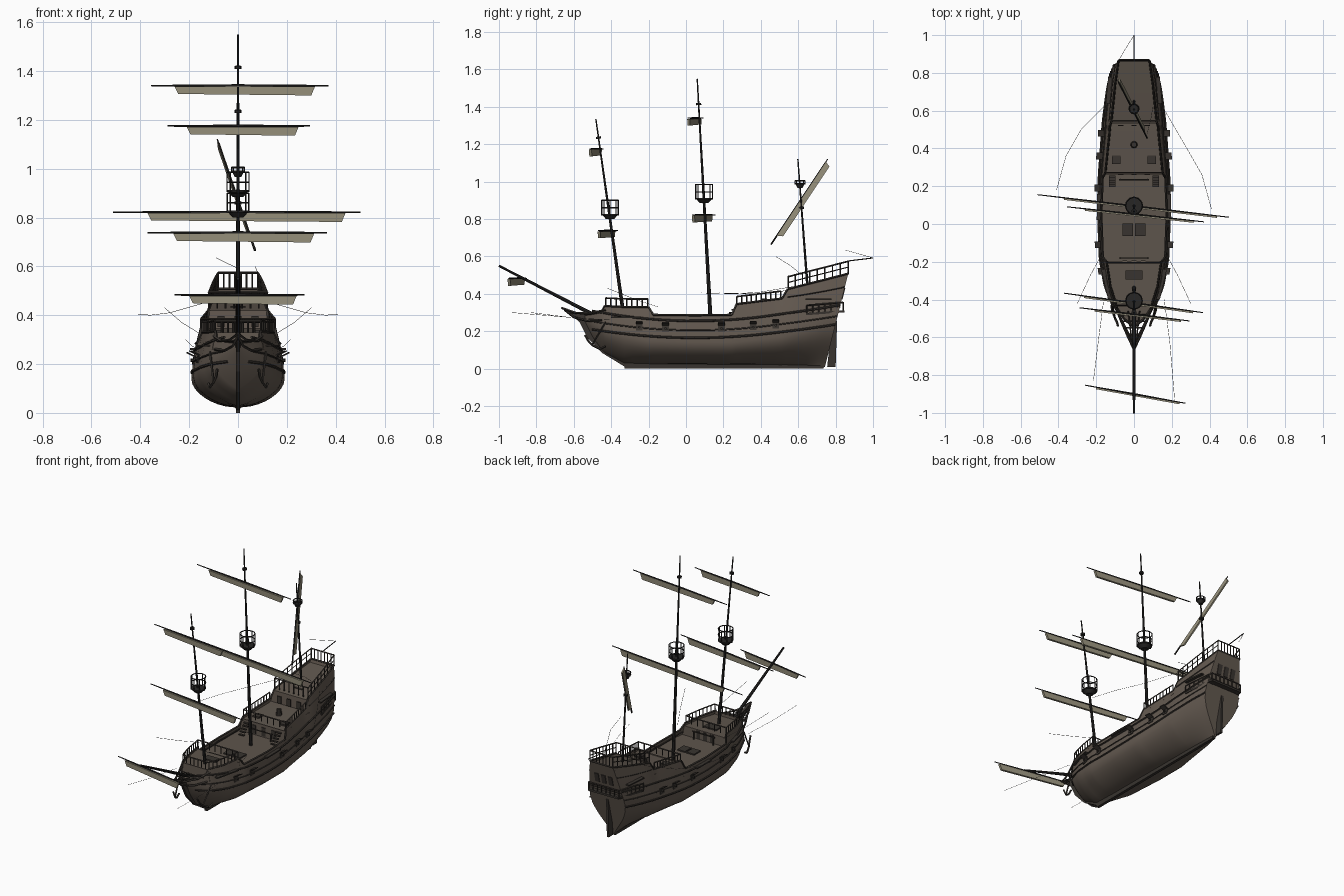
import bpy, bmesh, math
from mathutils import Vector as V, Matrix

if "Cube" in bpy.data.objects:
    bpy.data.objects.remove(bpy.data.objects["Cube"])

def mat(name, c):
    m = bpy.data.materials.new(name)
    m.diffuse_color = (*c, 1)
    m.use_nodes = True
    m.node_tree.nodes["Principled BSDF"].inputs["Base Color"].default_value = m.diffuse_color
    return m
HULL = mat("hull_brown", (0.125, 0.100, 0.080))
DECK = mat("deck_brown", (0.110, 0.090, 0.072))
TRIM = mat("dark_trim", (0.040, 0.034, 0.029))
SPAR = mat("spar_black", (0.020, 0.019, 0.018))
SAIL = mat("canvas", (0.29, 0.265, 0.19))
ROPE = mat("rope_grey", (0.08, 0.075, 0.07))

def finish(bm, name, m, smooth=None, fix=True):
    if fix:
        bmesh.ops.recalc_face_normals(bm, faces=bm.faces)
    me = bpy.data.meshes.new(name)
    bm.to_mesh(me)
    bm.free()
    o = bpy.data.objects.new(name, me)
    bpy.context.collection.objects.link(o)
    me.materials.append(m)
    if smooth:
        bpy.context.view_layer.objects.active = o
        o.select_set(True)
        bpy.ops.object.shade_smooth_by_angle(angle=math.radians(smooth))
        o.select_set(False)
    return o

def rod(bm, a, b, r1, r2=None, n=6):
    a, b = V(a), V(b)
    d = b - a
    M = Matrix.Translation((a + b) / 2) @ d.to_track_quat('Z', 'Y').to_matrix().to_4x4()
    bmesh.ops.create_cone(bm, cap_ends=True, segments=n, radius1=r1, radius2=r1 if r2 is None else r2, depth=d.length, matrix=M)

def path(bm, pts, r, n=4):
    for a, b in zip(pts, pts[1:]):
        rod(bm, a, b, r, n=n)

def box(bm, c, s):
    bmesh.ops.create_cube(bm, size=1, matrix=Matrix.Translation(c) @ Matrix.Diagonal((*s, 1)))

def slab(bm, pts, vec):
    f = bm.faces.new([bm.verts.new(V(p) - V(vec) / 2) for p in pts])
    e = bmesh.ops.extrude_face_region(bm, geom=[f], use_keep_orig=True)
    bmesh.ops.translate(bm, vec=vec, verts=[v for v in e['geom'] if isinstance(v, bmesh.types.BMVert)])

# Hull stations: y, keel z, widest half width, its z, top half width, top z, fullness
ST = [(-.54, .25, .010, .28, .010, .29, .9), (-.50, .17, .055, .25, .055, .295, .9),
      (-.45, .10, .100, .22, .088, .305, .85), (-.435, .085, .112, .21, .092, .335, .8),
      (-.33, .03, .155, .18, .125, .33, .7), (-.20, .026, .181, .15, .145, .33, .55),
      (-.175, .025, .183, .148, .165, .288, .55), (.05, .024, .191, .14, .173, .285, .5),
      (.245, .022, .190, .14, .166, .288, .5), (.27, .022, .188, .142, .152, .345, .55),
      (.51, .02, .170, .17, .127, .375, .75), (.53, .02, .168, .175, .120, .425, .8),
      (.66, .015, .145, .22, .100, .475, 1.0), (.74, .01, .125, .25, .082, .508, 1.2)]

def sec(u):
    u = min(max(u, ST[0][0]), ST[-1][0])
    for a, b in zip(ST, ST[1:]):
        if u <= b[0]:
            t = (u - a[0]) / (b[0] - a[0])
            return [p + (q - p) * t for p, q in zip(a, b)][1:]

def half(u, z):
    zk, wm, zm, wt, zt, p = sec(u)
    if z < zm:
        return .006 + (wm - .006) * math.sin(max(0, (z - zk) / (zm - zk)) * math.pi / 2) ** p
    return wm + (wt - wm) * ((z - zm) / (zt - zm)) ** 1.25

def P(u, z, s=1, off=0):
    return V((s * (half(u, z) + off), u + .25 * min(max((u - .5) / .24, 0), 1) * z, z))

def span(a, b, n):
    return [a + (b - a) * i / n for i in range(n + 1)]

# Hull shell with transom
bm = bmesh.new()
us = [u for a, b in zip(ST, ST[1:]) for u in span(a[0], b[0], max(1, round((b[0] - a[0]) / .04)))[:-1]] + [.74]
for s in (1, -1):
    rows = []
    for u in us:
        zk, wm, zm, wt, zt, p = sec(u)
        zs = [zk + (zm - zk) * (i / 8) ** 1.6 for i in range(8)] + span(zm, zt, 5)
        rows.append([bm.verts.new(P(u, z, s)) for z in zs])
    for a, b in zip(rows, rows[1:]):
        for i in range(len(a) - 1):
            bm.faces.new((a[i], b[i], b[i + 1], a[i + 1]))
    ends = rows[-1] if s == 1 else ends + rows[-1][::-1]
bm.faces.new(ends)
bm.normal_update()
for f in bm.faces:
    c = f.calc_center_median()
    if f.normal.x * c.x < -1e-7 or (abs(c.x) < 1e-4 and f.normal.y < 0):
        f.normal_flip()
finish(bm, "hull", HULL, 35, False)

# Decks and bulkheads between them
DK = [(-.53, -.435, .27, .275), (-.435, -.2, .31, .31), (-.2, .265, .25, .25), (.265, .525, .325, .345), (.525, .74, .415, .485)]
bm = bmesh.new()
for a, b, z0, z1 in DK:
    pts = [(u, z0 + (z1 - z0) * (u - a) / (b - a)) for u in span(a, b, 8)]
    for (u, z), (v, w) in zip(pts, pts[1:]):
        f = bm.faces.new([bm.verts.new(q) for q in (P(u, z, -1), P(u, z), P(v, w), P(v, w, -1))])
finish(bm, "decks", DECK)
bm = bmesh.new()
for u, z0, z1 in ((-.435, .26, .33), (-.2, .24, .31), (.266, .24, .33), (.526, .34, .42)):
    slab(bm, [P(u, z0, -1), P(u, z0), P(u, z1), P(u, z1, -1)], (0, .006, 0))
finish(bm, "bulkheads", HULL)

# Keel, stem knee and rudder
bm = bmesh.new()
box(bm, (0, .2, .015), (.018, 1.06, .03))
slab(bm, [(0, -.66, .325), (0, -.57, .25), (0, -.53, .17), (0, -.45, .085), (0, -.33, .012), (0, -.31, .04),
          (0, -.43, .12), (0, -.49, .2), (0, -.52, .285)], (.016, 0, 0))
slab(bm, [(0, .755, .01), (0, .80, .01), (0, .808, .255), (0, .782, .265)], (.014, 0, 0))
slab(bm, [(0, .70, 0), (0, .735, 0), (0, .797, .25), (0, .74, .25)], (.016, 0, 0))
finish(bm, "keel_stem_rudder", TRIM)

# Wales, cap rails and deck-edge mouldings
bm = bmesh.new()
for s in (1, -1):
    for z0, c, r in ((.255, .18, .006), (.205, .16, .004), (.165, .15, .006)):
        path(bm, [P(u, z0 + c * (u - .05) ** 2, s, .001) for u in span(-.5, .74, 34)], r, 6)
    path(bm, [P(u, .36 + .35 * (u - .27) ** 2, s, .001) for u in span(.53, .74, 6)], .004)
    path(bm, [P(u, sec(u)[4], s) for u in us], .006)
path(bm, [P(.74, .508, -1), P(.74, .508)], .006)
path(bm, [P(.74, .33, -1, .001), P(.74, .33, 1, .001)], .005)
finish(bm, "wales_and_cap_rails", TRIM)

# Railings
bm = bmesh.new()
def railing(pts, h, r=.0045):
    up = V((0, 0, h))
    for p in pts:
        rod(bm, p, p + up, .0038, n=4)
    path(bm, [p + up for p in pts], r)
def across(u, z, h, n=7, k=1):
    a, b = P(u, z, -k), P(u, z, k)
    railing([a.lerp(b, t) for t in span(0, 1, n)], h)
for s in (1, -1):
    railing([P(u, sec(u)[4], s) for u in span(-.43, -.205, 8)], .043)
    railing([P(u, sec(u)[4], s) for u in span(.272, .505, 9)], .04)
    railing([P(u, sec(u)[4], s) for u in span(.532, .74, 8)], .066)
    path(bm, [P(u, sec(u)[4], s) + V((0, 0, .035)) for u in span(.532, .74, 6)], .003)
across(-.43, .33, .045)
across(-.205, .328, .045)
across(.272, .343, .042)
across(.532, .428, .066)
across(.74, .508, .066)
# Stern gallery
for s in (1, -1):
    railing([V((s * (.148 - .04 * t), .645 + .195 * t, .297 + .015 * t)) for t in span(0, 1, 6)], .042)
    slab(bm, [(s * .10, .645, .292), (s * .15, .645, .292), (s * .112, .845, .307), (s * .08, .845, .307)], (0, 0, .012))
railing([V((x, .842, .312)) for x in span(-.108, .108, 7)], .042)
box(bm, (0, .825, .306), (.215, .045, .012))
finish(bm, "railings_and_gallery", TRIM)

# Beakhead rails and grating
bm = bmesh.new()
for s in (1, -1):
    path(bm, [(s * .1, -.43, .315), (s * .07, -.51, .295), (s * .035, -.59, .298), (0, -.665, .325)], .006)
    path(bm, [(s * .095, -.45, .26), (s * .055, -.53, .255), (s * .02, -.6, .275), (0, -.65, .315)], .006)
    path(bm, [(s * .03, -.46, .285), (s * .012, -.62, .3)], .004)
for y in span(-.48, -.62, 4):
    w = .09 * (y + .665) / .19
    rod(bm, (-w, y, .295), (w, y, .295), .004, n=4)
finish(bm, "beakhead", TRIM)

# Gun ports with raised lids, channels, anchors
bm = bmesh.new()
for s in (1, -1):
    for u in (-.25, -.11, .19, .36, .48):
        z = .213 + .1 * (u - .05) ** 2
        q = [P(u - .018, z - .017, s, .002), P(u + .018, z - .017, s, .002), P(u + .018, z + .017, s, .002), P(u - .018, z + .017, s, .002)]
        slab(bm, q, (s * .005, 0, 0))
        o = V((s * .03, 0, .014))
        slab(bm, [q[3], q[2], q[2] + o, q[3] + o], (0, 0, .005))
        rod(bm, P(u, z, s, -.01), P(u, z, s, .014), .007)
    for a, b, z in ((-.40, -.24, .275), (.02, .16, .262), (.6, .7, .37)):
        slab(bm, [P(a, z, s), P(b, z, s), P(b, z, s, .022), P(a, z, s, .022)], (0, 0, .008))
    path(bm, [(s * .115, -.43, .25), (s * .10, -.50, .13)], .005)
    path(bm, [(s * .085, -.54, .18), (s * .09, -.52, .145), (s * .10, -.50, .125), (s * .115, -.46, .105), (s * .12, -.43, .12)], .006)
finish(bm, "ports_channels_anchors", TRIM)

# Hatches, doors, windows and deck fittings
bm = bmesh.new()
for x, y, z, w, l in ((-.033, -.03, .253, .055, .065), (.033, -.03, .253, .055, .065), (0, -.27, .313, .09, .05),
                      (-.095, .34, .335, .045, .045), (.095, .34, .335, .045, .045), (0, .65, .43, .06, .08)):
    box(bm, (x, y, z), (w, l, .01))
for x in (-.07, 0, .07):
    box(bm, (x, .262, .285), (.028, .006, .055))
    box(bm, (x, .522, .375), (.028, .006, .045))
    box(bm, (x * .7, -.197, .278), (.026, .006, .05))
    slab(bm, [P(.74, z, 1) * 1 + V((x * .7 + d - P(.74, z, 1).x, .002, 0)) for z, d in ((.37, -.015), (.37, .015), (.43, .015), (.43, -.015))], (0, .004, 0))
for s in (1, -1):
    rod(bm, (s * .07, .235, .25), (s * .07, .235, .30), .005)
    rod(bm, (s * .07, -.18, .25), (s * .07, -.18, .30), .005)
    for i in range(5):
        box(bm, (s * .115, .25 - i * .012, .315 - i * .014), (.035, .014, .006))
rod(bm, (-.08, .235, .3), (.08, .235, .3), .004)
rod(bm, (-.08, -.18, .3), (.08, -.18, .3), .004)
rod(bm, (0, .42, .33), (0, .42, .375), .02, .014, 10)
finish(bm, "hatches_doors_fittings", TRIM)

# Masts, bowsprit, tops and caps
bm = bmesh.new()
MASTS = [((0, -.337, .31), (0, -.482, 1.335)), ((0, .132, .25), (0, .06, 1.55)), ((0, .65, .43), (0, .598, 1.12))]
def at(i, z):
    a, b = map(V, MASTS[i])
    return a.lerp(b, (z - a.z) / (b.z - a.z))
for i, r in enumerate((.010, .011, .007)):
    rod(bm, *MASTS[i], r, .0035, 8)
rod(bm, (0, -.45, .265), (0, -1, .55), .011, .006, 8)
def ring(c, r, t):
    path(bm, [c + V((r * math.cos(a), r * math.sin(a), 0)) for a in span(0, math.tau, 12)], t)
def top(i, z, h, r):
    c = at(i, z)
    rod(bm, c, c + V((0, 0, .02)), r * .5, r * .9, 12)
    rod(bm, c + V((0, 0, .02)), c + V((0, 0, .028)), r, n=12)
    for k in (.6, 1):
        ring(c + V((0, 0, h * k)), r, .0035)
    for k in range(8):
        d = V((r * math.cos(k * math.pi / 4), r * math.sin(k * math.pi / 4), 0))
        rod(bm, c + d + V((0, 0, .02)), c + d + V((0, 0, h)), .003, n=4)
top(0, .80, .10, .044)
top(1, .885, .10, .045)
top(2, .965, .04, .026)
for i, z in ((0, 1.235), (1, 1.415), (2, .86)):
    rod(bm, at(i, z - .006), at(i, z + .006), .014, n=8)
rod(bm, (0, .86, .575), (0, 1, .592), .003)
finish(bm, "masts_and_tops", SPAR, 40)

# Yards and furled sails: centre y, z, slope, yard ends, sail ends
YARDS = [(.095, .822, -.118, -.512, .502, -.37, .44), (.052, 1.34, -.11, -.355, .37, -.26, .315),
         (-.418, .738, -.14, -.37, .365, -.265, .312), (-.478, 1.175, -.12, -.288, .295, -.21, .248),
         (-.9, .483, -.18, -.26, .272, -.2, .24)]
yb, sb = bmesh.new(), bmesh.new()
for cy, z, m, x0, x1, s0, s1 in YARDS:
    c = (0, cy, z)
    for x in (x0, x1):
        rod(yb, c, (x, cy + m * x, z), .006, .003)
    pts = [(x, cy + m * x - .004, z + dz) for x, dz in ((s0, -.004), (s1, -.004), (s1 - .015, -.04), (s0 + .015, -.034))]
    slab(sb, pts, (0, .014, 0))
a, b = V((.07, .455, .665)), V((-.085, .757, 1.12))
rod(yb, a, b, .005, .003)
d = V((0, .025, -.0165))
slab(sb, [a.lerp(b, .1), a.lerp(b, .97), a.lerp(b, .95) + d, a.lerp(b, .13) + d], (.01, 0, 0))
finish(yb, "yards", SPAR)
finish(sb, "furled_sails", SAIL)

# Loose rigging lines
bm = bmesh.new()
for s in (1, -1):
    k = -.05 * s
    path(bm, [(s * .14, .64, .45), (s * .28, .45 + k, .41), (s * .36, .31 + k, .40), (s * .41, .13 + k, .405)], .001)
    path(bm, [(s * .165, -.15, .33), (s * .23, -.27, .37), (s * .30, -.42, .43)], .001)
    path(bm, [(s * .16, -.4, .26), (s * .19, -.63, .275), (s * .215, -.88 + k, .30)], .001)
path(bm, [(0, 1, .592), (-.05, .92, .615), (-.09, .85, .635)], .001)
path(bm, [(.07, .48, .60), (.09, .56, .55), (.1, .62, .5)], .001)
finish(bm, "rigging_lines", ROPE)
